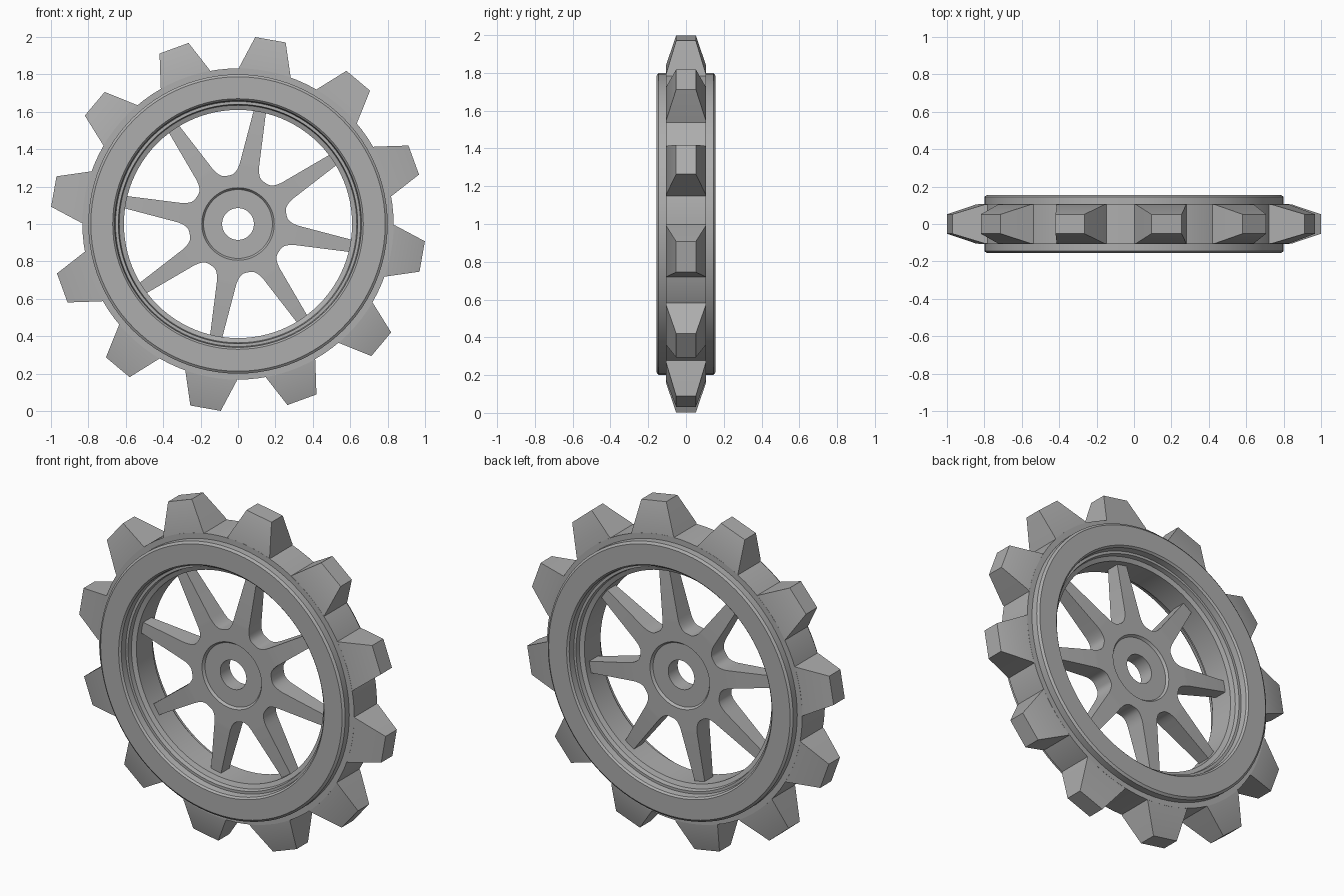
import bpy, bmesh, math
from mathutils import Vector

cube = bpy.data.objects.get("Cube")
if cube:
    bpy.data.objects.remove(cube, do_unlink=True)

grey = bpy.data.materials.new("plain_grey")
grey.use_nodes = True
GREY = (0.42, 0.42, 0.42, 1)
grey.diffuse_color = GREY
grey.node_tree.nodes["Principled BSDF"].inputs["Base Color"].default_value = GREY

CENTRE = Vector((0, 0, 1))


def finish(name, bm):
    bmesh.ops.recalc_face_normals(bm, faces=bm.faces)
    mesh = bpy.data.meshes.new(name)
    bm.to_mesh(mesh)
    bm.free()
    mesh.materials.append(grey)
    obj = bpy.data.objects.new(name, mesh)
    obj.location = CENTRE
    bpy.context.collection.objects.link(obj)
    bpy.ops.object.select_all(action='DESELECT')
    obj.select_set(True)
    bpy.context.view_layer.objects.active = obj
    bpy.ops.object.shade_smooth_by_angle(angle=math.radians(25))
    return obj


def bridge(bm, rings, close):
    """Join successive rings of vertices with quads."""
    pairs = list(zip(rings, rings[1:] + rings[:1])) if close else list(zip(rings, rings[1:]))
    for a, b in pairs:
        n = len(a)
        for i in range(n):
            j = (i + 1) % n
            bm.faces.new((a[i], a[j], b[j], b[i]))


def lathe(name, half, segments=96):
    """Spin a (radius, y) half profile, mirrored in y, about the axle."""
    profile = half + [(r, -y) for r, y in reversed(half)]
    bm = bmesh.new()
    rings = []
    for s in range(segments):
        a = math.tau * s / segments
        rings.append([bm.verts.new((r * math.cos(a), y, r * math.sin(a))) for r, y in profile])
    bridge(bm, rings, True)
    return finish(name, bm)


def radial_lofts(name, sections, count, start):
    """Repeat a loft of rectangles (radius, half width, half depth) around the axle."""
    bm = bmesh.new()
    for k in range(count):
        a = math.radians(start) + math.tau * k / count
        out = Vector((math.cos(a), 0, math.sin(a)))
        side = Vector((-math.sin(a), 0, math.cos(a)))
        rings = []
        for r, w, d in sections:
            rings.append([bm.verts.new(out * r + side * w * sx + Vector((0, d * sy, 0)))
                          for sx, sy in ((-1, -1), (1, -1), (1, 1), (-1, 1))])
        bridge(bm, rings, False)
        bm.faces.new(rings[0])
        bm.faces.new(rings[-1])
    return finish(name, bm)


# Rim: toothed disc edge, raised side rings and stepped inner bore
lathe("rim", [(0.61, 0.075), (0.635, 0.085), (0.64, 0.11), (0.655, 0.11),
              (0.66, 0.145), (0.67, 0.155), (0.787, 0.155), (0.80, 0.145),
              (0.80, 0.106), (0.832, 0.106)])

# Teeth: tapered in width and depth
radial_lofts("teeth", [(0.80, 0.146, 0.1055), (0.83, 0.138, 0.1055), (1.0, 0.0825, 0.052)],
             12, -10)

# Hub: bore with a shallow recess on each face
HUB_DEPTH = 0.058
lathe("hub", [(0.085, 0.044), (0.184, 0.044), (0.194, HUB_DEPTH), (0.22, HUB_DEPTH)], 64)

# Spokes: each flares through a fillet into its share of the hub
half_step = math.radians(22.5)
valley = Vector((0.264 * math.cos(half_step), 0.264 * math.sin(half_step)))
corner = Vector((0.262, 0.058))
floor_end = corner.lerp(valley, 0.7)
edge_end = Vector((0.325, 0.052))
flare = [valley * 0.81, valley]
for i in range(7):
    t = i / 6
    flare.append(floor_end.lerp(corner, t).lerp(corner.lerp(edge_end, t), t))
sections = [(p.x, p.y, HUB_DEPTH) for p in flare] + [(0.63, 0.032, 0.037)]
radial_lofts("spokes", sections, 8, 79 - 45)
